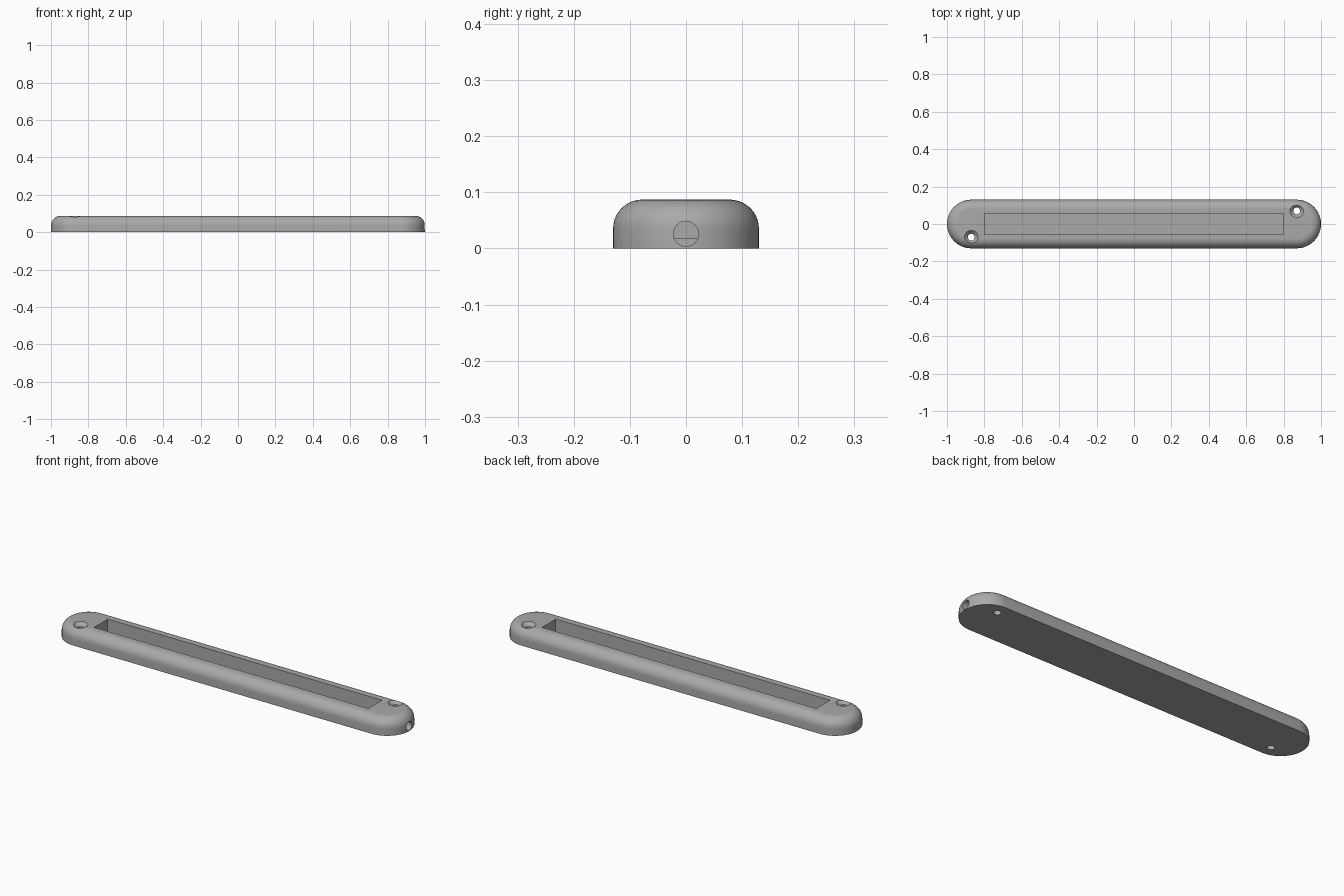
import bpy, bmesh, math

if "Cube" in bpy.data.objects:
    bpy.data.objects.remove(bpy.data.objects["Cube"])

L, R, H, FIL = 1.0, 0.13, 0.087, 0.052   # half length, end radius, height, edge rounding
SEG, FSEG = 32, 10                       # steps per half-round end and per rounded edge


def finish(bm, name):
    bmesh.ops.recalc_face_normals(bm, faces=bm.faces)
    mesh = bpy.data.meshes.new(name)
    bm.to_mesh(mesh)
    bm.free()
    obj = bpy.data.objects.new(name, mesh)
    bpy.context.collection.objects.link(obj)
    return obj


def loft(name, rings):
    """Join matching rings of points and cap both ends."""
    bm = bmesh.new()
    loops = [[bm.verts.new(p) for p in ring] for ring in rings]
    for a, b in zip(loops, loops[1:]):
        for i in range(len(a)):
            j = (i + 1) % len(a)
            bm.faces.new((a[i], a[j], b[j], b[i]))
    bm.faces.new(loops[0][::-1])
    bm.faces.new(loops[-1])
    return finish(bm, name)


def stadium(r, z):
    pts = []
    for side in (1, -1):
        for i in range(SEG + 1):
            a = math.pi * (i / SEG - 0.5)
            pts.append((side * (L - R + r * math.cos(a)), side * r * math.sin(a), z))
    return pts


def circle(x, y, z, r, n=32):
    return [(x + r * math.cos(2 * math.pi * i / n),
             y + r * math.sin(2 * math.pi * i / n), z) for i in range(n)]


# Body: straight wall, then a rounded upper edge
rings = [stadium(R, 0)]
for i in range(FSEG + 1):
    t = math.pi / 2 * i / FSEG
    rings.append(stadium(R - FIL + FIL * math.cos(t), H - FIL + FIL * math.sin(t)))
body = loft("channel_body", rings)

cutters = []

# Long open slot
sx, sy, floor = 0.8, 0.057, 0.018
cutters.append(loft("slot_cutter", [
    [(-sx, -sy, z), (sx, -sy, z), (sx, sy, z), (-sx, sy, z)] for z in (floor, 0.2)]))

# Countersunk screw holes at opposite corners
for s in (1, -1):
    x, y = s * 0.87, s * 0.07
    cutters.append(loft("screw_hole_cutter", [
        circle(x, y, z, r) for z, r in
        ((-0.05, 0.018), (H - 0.018, 0.018), (H, 0.036), (H + 0.05, 0.036))]))

# Cable hole through the right end into the slot
n, zc, hr = 32, 0.026, 0.0225
cutters.append(loft("cable_hole_cutter", [
    [(x, hr * math.cos(2 * math.pi * i / n), zc + hr * math.sin(2 * math.pi * i / n))
     for i in range(n)] for x in (0.799, 1.1)]))

# Cut everything, then drop the cutters
for c in cutters:
    m = body.modifiers.new(c.name, 'BOOLEAN')
    m.operation, m.solver, m.object = 'DIFFERENCE', 'EXACT', c
    c.hide_render = True
bpy.context.view_layer.update()
result = bpy.data.meshes.new_from_object(
    body.evaluated_get(bpy.context.evaluated_depsgraph_get()))
body.modifiers.clear()
body.data = result
for c in cutters:
    bpy.data.objects.remove(c)

# Single grey finish
grey = bpy.data.materials.new("plain_grey")
grey.diffuse_color = (0.4, 0.4, 0.4, 1)
grey.use_nodes = True
grey.node_tree.nodes["Principled BSDF"].inputs["Base Color"].default_value = grey.diffuse_color
body.data.materials.clear()
body.data.materials.append(grey)

bpy.context.view_layer.objects.active = body
body.select_set(True)
bpy.ops.object.shade_smooth_by_angle(angle=math.radians(30))
